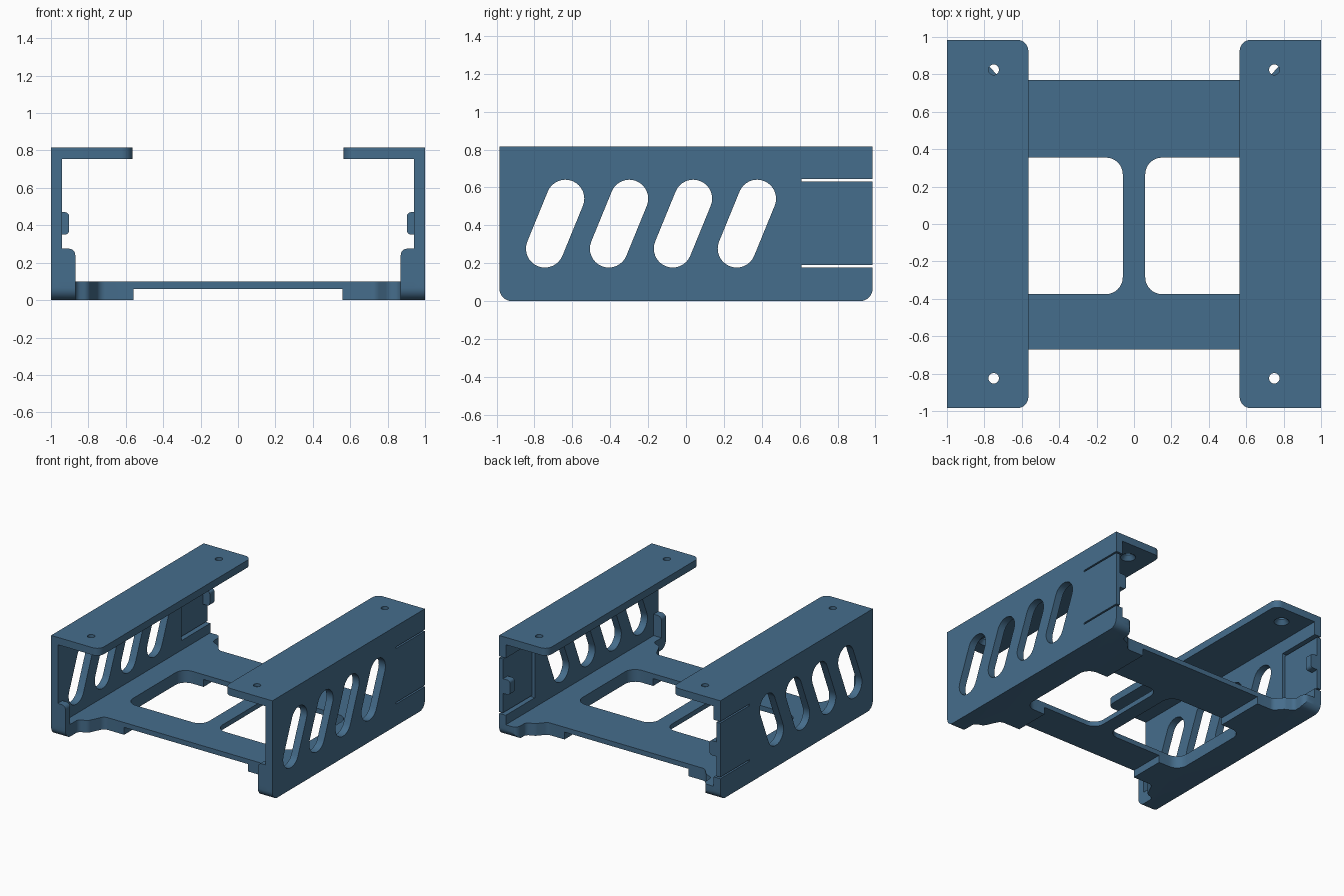
import bpy, bmesh, math
from mathutils import Vector

if "Cube" in bpy.data.objects:
    bpy.data.objects.remove(bpy.data.objects["Cube"])

paint = bpy.data.materials.new("steel_blue")
paint.diffuse_color = (0.06, 0.153, 0.262, 1)
paint.use_nodes = True
paint.node_tree.nodes["Principled BSDF"].inputs["Base Color"].default_value = paint.diffuse_color


def outline(points, steps=8):
    """Polygon from (u, v, radius) corners, with each corner filleted."""
    result = []
    for i, (u, v, r) in enumerate(points):
        p = Vector((u, v))
        if r == 0:
            result.append(p)
            continue
        a = (Vector(points[i - 1][:2]) - p).normalized()
        b = (Vector(points[(i + 1) % len(points)][:2]) - p).normalized()
        half = a.angle(b) / 2
        centre = p + (a + b).normalized() * (r / math.sin(half))
        start = p + a * (r / math.tan(half)) - centre
        end = p + b * (r / math.tan(half)) - centre
        sweep = math.atan2(start.x * end.y - start.y * end.x, start.dot(end))
        for k in range(steps + 1):
            t = sweep * k / steps
            c, s = math.cos(t), math.sin(t)
            result.append(centre + Vector((start.x * c - start.y * s,
                                           start.x * s + start.y * c)))
    return result


def prism(name, pts, axis, lo, hi):
    """Extrude a 2D outline along x (yz outline), y (xz) or z (xy)."""
    place = {"x": lambda p, d: (d, p[0], p[1]),
             "y": lambda p, d: (p[0], d, p[1]),
             "z": lambda p, d: (p[0], p[1], d)}[axis]
    bm = bmesh.new()
    low = [bm.verts.new(place(p, lo)) for p in pts]
    high = [bm.verts.new(place(p, hi)) for p in pts]
    bm.faces.new(low)
    bm.faces.new(high)
    for i in range(len(pts)):
        j = (i + 1) % len(pts)
        bm.faces.new((low[i], low[j], high[j], high[i]))
    bmesh.ops.recalc_face_normals(bm, faces=bm.faces)
    return finish(name, bm)


def finish(name, bm):
    mesh = bpy.data.meshes.new(name)
    bm.to_mesh(mesh)
    bm.free()
    mesh.materials.append(paint)
    obj = bpy.data.objects.new(name, mesh)
    bpy.context.collection.objects.link(obj)
    return obj


def box(name, x0, x1, y0, y1, z0, z1):
    return prism(name, [(x0, y0), (x1, y0), (x1, y1), (x0, y1)], "z", z0, z1)


def cone(name, x, y, z0, z1, r0, r1):
    ring = [2 * math.pi * k / 24 for k in range(24)]
    obj = prism(name, [(x + r0 * math.cos(t), y + r0 * math.sin(t)) for t in ring], "z", z0, z1)
    for v in obj.data.vertices:
        if v.co.z > (z0 + z1) / 2:
            v.co.x = x + (v.co.x - x) * r1 / r0
            v.co.y = y + (v.co.y - y) * r1 / r0
    return obj


def apply_modifier(obj, mod):
    bpy.context.view_layer.objects.active = obj
    bpy.ops.object.modifier_apply(modifier=mod.name)


def combine(obj, other, operation):
    mod = obj.modifiers.new("combine", "BOOLEAN")
    mod.object = other
    mod.operation = operation
    mod.solver = "EXACT"
    apply_modifier(obj, mod)
    bpy.data.objects.remove(other)


def capsule(y0, z0, y1, z1, r):
    """Rounded slot outline between two centres."""
    base = math.atan2(z1 - z0, y1 - y0)
    pts = []
    for cy, cz, first in ((y1, z1, base - math.pi / 2), (y0, z0, base + math.pi / 2)):
        for k in range(17):
            t = first + math.pi * k / 16
            pts.append((cy + r * math.cos(t), cz + r * math.sin(t)))
    return pts


L = 0.985  # half length
side_shape = [(-L, 0, 0.065), (L, 0, 0.065), (L, 0.815, 0), (-L, 0.815, 0)]

# Foot ledge that flares into the floor, with the front stop
side = prism("frame", outline([
    (0.56, -0.67, 0), (0.74, -0.67, 0.05), (0.80, -0.80, 0.05), (0.87, -0.82, 0.04), (0.87, -L, 0),
    (0.99, -L, 0), (0.99, L, 0), (0.84, L, 0.05), (0.84, 0.87, 0.04), (0.77, 0.84, 0.05),
    (0.71, 0.77, 0.05), (0.56, 0.77, 0)]), "z", 0, 0.10)
stop = prism("front_stop", outline([
    (0.87, 0, 0.025), (0.99, 0, 0), (0.99, 0.275, 0), (0.87, 0.275, 0.035)]), "y", -L, -0.925)
combine(side, stop, "UNION")
combine(side, prism("end_rounding", outline(side_shape), "x", 0.4, 1.2), "INTERSECT")

# Side wall with slanted vents and a thin flexible tongue at the back
wall = prism("side_wall", outline(side_shape), "x", 0.94, 1.0)
for i in range(4):
    y = -0.745 + 0.3375 * i
    combine(wall, prism("vent", capsule(y, 0.277, y + 0.108, 0.541, 0.1), "x", 0.8, 1.1), "DIFFERENCE")
for z in (0.178, 0.632):
    combine(wall, box("slit", 0.8, 1.1, 0.61, 1.1, z, z + 0.013), "DIFFERENCE")
combine(wall, box("recess", 0.8, 0.965, 0.61, 1.1, 0.178, 0.645), "DIFFERENCE")
combine(side, wall, "UNION")

# Top flange with countersunk screw holes
flange = prism("top_flange", outline([
    (0.565, -L, 0.06), (1.0, -L, 0), (1.0, L, 0), (0.565, L, 0.06)]), "z", 0.755, 0.815)
for y in (-0.825, 0.825):
    combine(flange, cone("screw_hole", 0.75, y, 0.7, 0.9, 0.028, 0.028), "DIFFERENCE")
    combine(flange, cone("countersink", 0.75, y, 0.745, 0.79, 0.065, 0.028), "DIFFERENCE")
combine(side, flange, "UNION")

# Retaining clip on the tongue
clip = prism("clip", outline([
    (0.903, 0.35, 0.022), (0.985, 0.35, 0), (0.985, 0.47, 0), (0.903, 0.47, 0.022)]), "y", 0.925, L)
combine(side, clip, "UNION")

# Both sides, joined by the thin floor plate
mirror = side.modifiers.new("mirror", "MIRROR")
mirror.use_mirror_merge = False
apply_modifier(side, mirror)
combine(side, box("floor_plate", -0.6, 0.6, -0.67, 0.77, 0.06, 0.10), "UNION")

# Two rounded floor windows leaving a central rib
for s in (-1, 1):
    window = prism("window", outline([
        (s * 0.06, -0.375, 0.09), (s * 0.75, -0.375, 0.09),
        (s * 0.75, 0.355, 0.09), (s * 0.06, 0.355, 0.09)]), "z", -0.1, 0.2)
    combine(side, window, "DIFFERENCE")

bpy.ops.object.select_all(action="DESELECT")
side.select_set(True)
bpy.context.view_layer.objects.active = side
bpy.ops.object.shade_smooth_by_angle(angle=math.radians(30))
